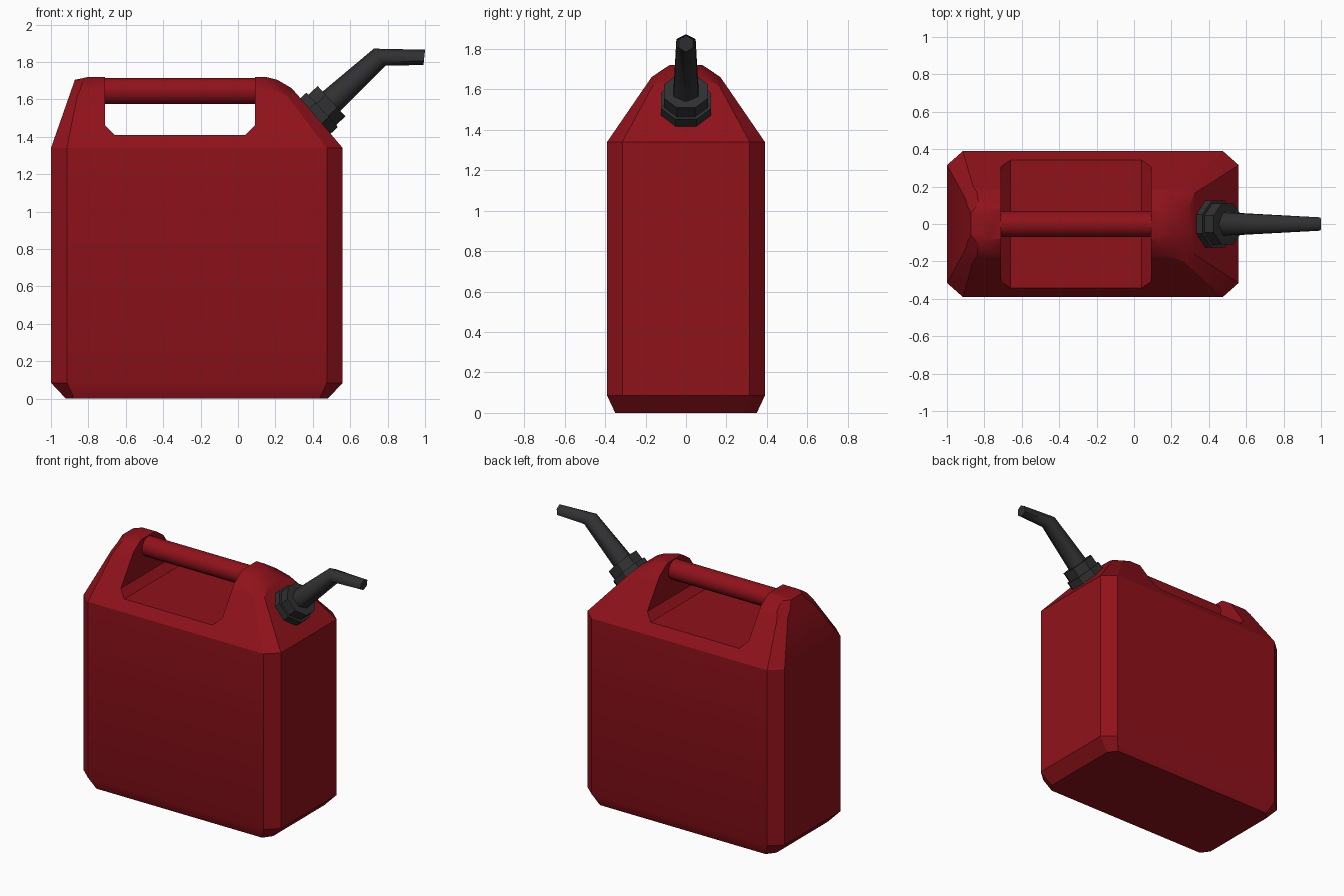
import bpy, bmesh, math
from mathutils import Vector

if "Cube" in bpy.data.objects:
    bpy.data.objects.remove(bpy.data.objects["Cube"])


def material(name, rgb):
    m = bpy.data.materials.new(name)
    m.diffuse_color = (*rgb, 1)
    m.use_nodes = True
    m.node_tree.nodes["Principled BSDF"].inputs["Base Color"].default_value = m.diffuse_color
    return m


RED = material("red_plastic", (0.28, 0.006, 0.011))
BLACK = material("black_plastic", (0.03, 0.03, 0.032))


def loft(name, rings, mat):
    """Skin a list of equal-length point rings and cap both ends."""
    bm = bmesh.new()
    loops = [[bm.verts.new(p) for p in r] for r in rings]
    n = len(rings[0])
    for a, b in zip(loops, loops[1:]):
        for i in range(n):
            bm.faces.new((a[i], a[(i + 1) % n], b[(i + 1) % n], b[i]))
    bm.faces.new(loops[0])
    bm.faces.new(loops[-1])
    bmesh.ops.recalc_face_normals(bm, faces=bm.faces)
    me = bpy.data.meshes.new(name)
    bm.to_mesh(me)
    bm.free()
    me.materials.append(mat)
    ob = bpy.data.objects.new(name, me)
    bpy.context.collection.objects.link(ob)
    return ob


def activate(ob):
    bpy.ops.object.select_all(action='DESELECT')
    ob.select_set(True)
    bpy.context.view_layer.objects.active = ob


def smooth(ob, deg=30):
    activate(ob)
    bpy.ops.object.shade_smooth_by_angle(angle=math.radians(deg))


def octagon(z, x0, x1, y, e0, e1, c0, c1):
    """Clipped rectangle: e = half width of end flats, c = x where side flats end."""
    half = [(x1, e1), (c1, y), (c0, y), (x0, e0)]
    return [(px, py, z) for px, py in half] + [(px, -py, z) for px, py in reversed(half)]


def ring(x, z, deg, r, sides, turn=0.0):
    """Polygon ring at (x, 0, z) facing the given elevation angle in the xz plane."""
    a = math.radians(deg)
    up = Vector((-math.sin(a), 0, math.cos(a)))
    side = Vector((0, 1, 0))
    pts = []
    for i in range(sides):
        t = math.tau * (i + turn) / sides
        pts.append(Vector((x, 0, z)) + r * (math.cos(t) * up + math.sin(t) * side))
    return pts


# Can body: chamfered box rising to a rounded ridge
body = loft("can_body", [
    octagon(0.00, -0.92, 0.48, 0.35, 0.29, 0.29, -0.875, 0.435),
    octagon(0.085, -1.0, 0.56, 0.39, 0.315, 0.315, -0.915, 0.475),
    octagon(1.34, -1.0, 0.56, 0.39, 0.315, 0.315, -0.915, 0.475),
    octagon(1.617, -0.903, 0.325, 0.20, 0.14, 0.165, -0.86, 0.265),
    octagon(1.66, -0.888, 0.287, 0.17, 0.09, 0.08, -0.84, 0.18),
    octagon(1.705, -0.872, 0.21, 0.105, 0.06, 0.055, -0.83, 0.14),
    octagon(1.72, -0.80, 0.15, 0.08, 0.05, 0.05, -0.78, 0.11),
], RED)

# Hand opening cut through the ridge
profile = [(-0.71, 1.8), (-0.71, 1.46), (-0.66, 1.41), (0.04, 1.41), (0.09, 1.46), (0.09, 1.8)]
cutter = loft("hand_opening_cutter", [[(x, y, z) for x, z in profile] for y in (-0.6, 0.6)], RED)
cutter.hide_render = True
cut = body.modifiers.new("hand_opening", 'BOOLEAN')
cut.operation = 'DIFFERENCE'
cut.solver = 'EXACT'
cut.object = cutter
activate(body)
bpy.ops.object.modifier_apply(modifier=cut.name)
bpy.data.objects.remove(cutter)
smooth(body)

# Handle bar across the opening
smooth(loft("handle_bar", [ring(x, 1.645, 0, 0.07, 16) for x in (-0.73, 0.11)], RED), 40)

# Spout base: two stacked collars along the spout axis
TILT = 42.5
AXIS = Vector((math.cos(math.radians(TILT)), 0, math.sin(math.radians(TILT))))
BASE = Vector((0.417, 0, 1.514))


def on_axis(d, r, sides, turn):
    p = BASE + AXIS * d
    return ring(p.x, p.z, TILT, r, sides, turn)


for name, d0, d1, r in (("spout_flange", -0.03, 0.045, 0.135),
                        ("spout_nut", 0.03, 0.113, 0.119)):
    loft(name, [on_axis(d, r, 8, 0.5) for d in (d0, d1)], BLACK)

# Bent tapering spout tube
spout = loft("spout_tube", [
    on_axis(0.08, 0.072, 6, 0),
    ring(0.757, 1.826, 34, 0.055, 6),
    ring(0.996, 1.825, -6, 0.041, 6),
], BLACK)
smooth(spout, 62)
